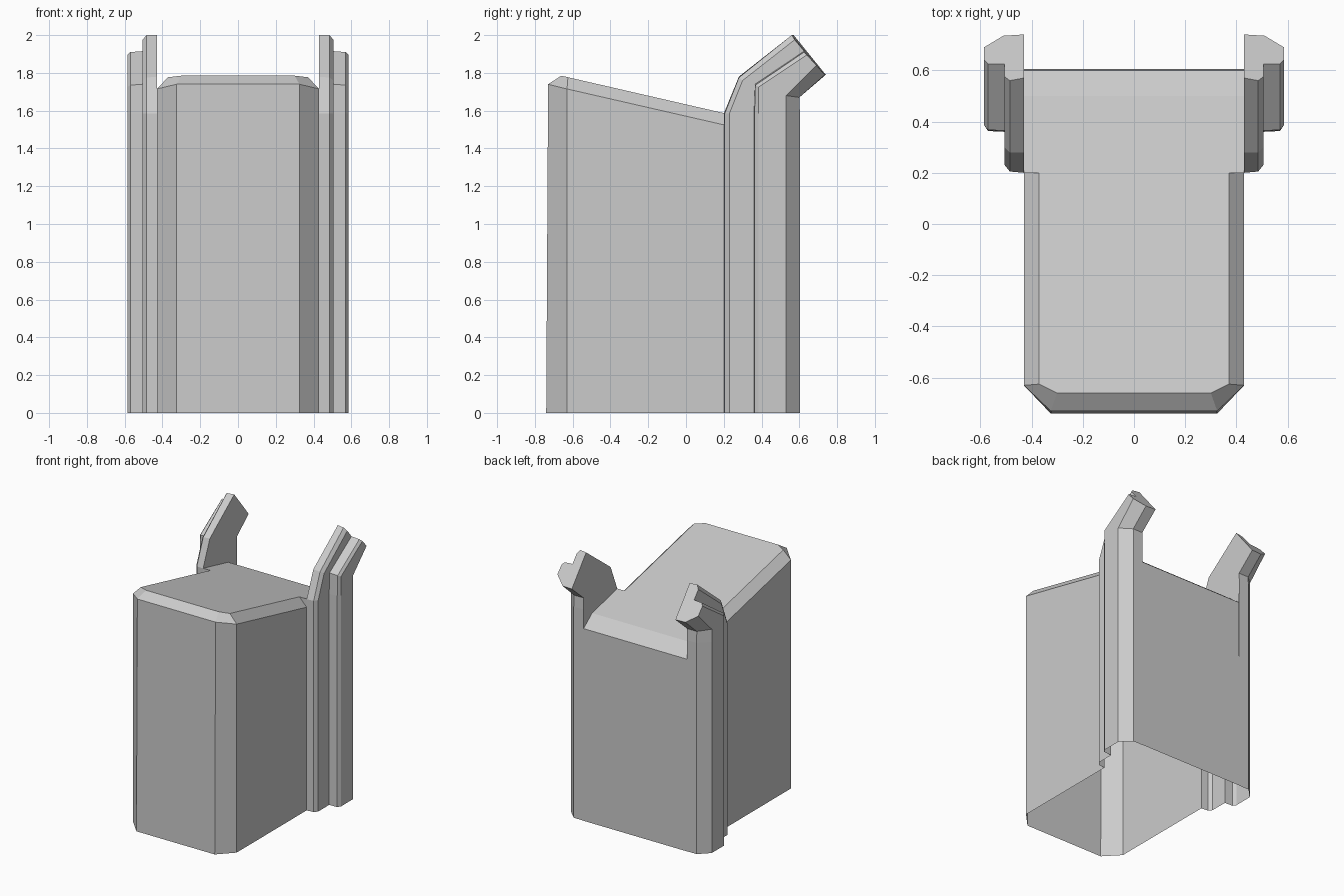
import bpy, bmesh

if "Cube" in bpy.data.objects:
    bpy.data.objects.remove(bpy.data.objects["Cube"])


def make_half(name, coords, faces):
    """Build the right half of a part and mirror it across x = 0."""
    bm = bmesh.new()
    verts = [bm.verts.new(c) for c in coords]
    for f in faces:
        bm.faces.new([verts[i] for i in f])
    bmesh.ops.remove_doubles(bm, verts=bm.verts, dist=1e-5)
    bmesh.ops.recalc_face_normals(bm, faces=bm.faces)
    mesh = bpy.data.meshes.new(name)
    bm.to_mesh(mesh)
    bm.free()
    obj = bpy.data.objects.new(name, mesh)
    bpy.context.collection.objects.link(obj)
    mod = obj.modifiers.new("Mirror", 'MIRROR')
    mod.use_axis[0] = True
    return obj


def top_z(y):
    return 1.785 - 0.23 * (y + 0.66)


# Body shell: open underneath, chamfered front corners, bevelled sloping lid
base = [(0, -0.74), (0.325, -0.74), (0.43, -0.63), (0.43, 0.20)]
rim = [(0, -0.73, 1.74), (0.325, -0.73, 1.74), (0.43, -0.63, 1.715), (0.43, 0.20, 1.525)]
lid = [(x, y, top_z(y)) for x, y in [(0, -0.66), (0.30, -0.66), (0.37, -0.625), (0.37, 0.20)]]
rear = [(0.43, 0.20, top_z(0.20)), (0.43, 0.50, top_z(0.50)), (0, 0.50, top_z(0.50)),
        (0.43, 0.60, 1.44), (0, 0.60, 1.44), (0.43, 0.605, 0), (0, 0.605, 0)]
coords = [(x, y, 0) for x, y in base] + rim + lid + rear
faces = [(a + i, a + i + 1, a + i + 5, a + i + 4) for a in (0, 4) for i in range(3)]
faces += [(8, 9, 10, 11, 12, 13, 14), (7, 12, 11), (14, 13, 15, 16), (16, 15, 17, 18)]
make_half("body_shell", coords, faces)

# Stepped corner rail: one section carried up, then bent backwards
section = [(0.43, 0.20), (0.485, 0.205), (0.505, 0.23), (0.505, 0.36), (0.57, 0.363),
           (0.585, 0.385), (0.585, 0.53), (0.51, 0.603), (0.43, 0.603)]
bend = [(0.28, 1.78), (0.28, 1.775), (0.30, 1.76), (0.365, 1.74), (0.367, 1.735),
        (0.385, 1.725), (0.53, 1.68), (0.60, 1.67), (0.60, 1.67)]
tip = [(0.57, 2.0), (0.56, 2.0), (0.575, 1.975), (0.625, 1.915), (0.625, 1.91),
       (0.64, 1.895), (0.69, 1.84), (0.735, 1.79), (0.74, 1.79)]
n = len(section)
coords = [(x, y, 0) for x, y in section] + [(x, y, 1.585) for x, y in section]
coords += [(s[0], y, z) for ring in (bend, tip) for s, (y, z) in zip(section, ring)]
faces = [(r * n + i, r * n + i + 1, (r + 1) * n + i + 1, (r + 1) * n + i)
         for r in range(3) for i in range(n - 1)]
faces.append(tuple(range(3 * n, 4 * n)))
# Inner face, only above the lid
coords += [(0.43, 0.60, 1.44), (0.43, 0.50, top_z(0.50))]
faces.append((n, 2 * n, 3 * n, 4 * n - 1, 3 * n - 1, 2 * n - 1, 4 * n, 4 * n + 1))
make_half("corner_rails", coords, faces)
